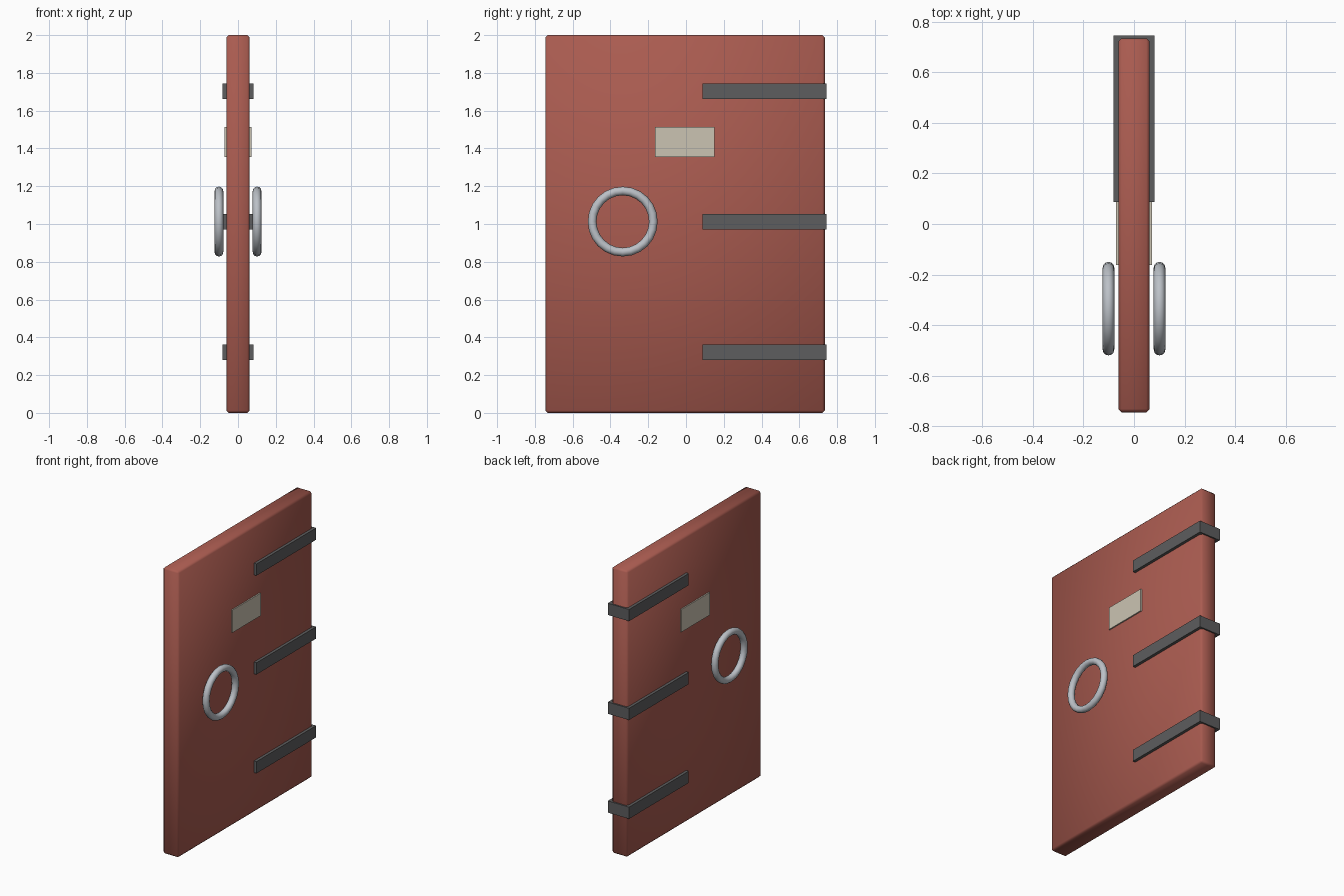
import bpy
from math import pi

cube = bpy.data.objects.get("Cube")
if cube:
    bpy.data.objects.remove(cube, do_unlink=True)


def material(name, rgb):
    m = bpy.data.materials.new(name)
    m.use_nodes = True
    color = (*rgb, 1)
    m.diffuse_color = color
    m.node_tree.nodes["Principled BSDF"].inputs["Base Color"].default_value = color
    return m


red = material("red paint", (0.40, 0.105, 0.08))
iron = material("dark iron", (0.11, 0.11, 0.112))
cream = material("cream", (0.60, 0.55, 0.45))
steel = material("light steel", (0.50, 0.53, 0.57))


def box(name, mat, half_x, y, z):
    """Box symmetric in x, spanning the given y and z ranges."""
    bpy.ops.mesh.primitive_cube_add(
        size=1, location=(0, sum(y) / 2, sum(z) / 2))
    ob = bpy.context.object
    ob.name = name
    ob.scale = (2 * half_x, y[1] - y[0], z[1] - z[0])
    bpy.ops.object.transform_apply(location=False, rotation=False, scale=True)
    ob.data.materials.append(mat)
    return ob


# Door slab with softly shaded chamfered edges
slab = box("door_slab", red, 0.062, (-0.745, 0.735), (0, 2))
bevel = slab.modifiers.new("chamfer", "BEVEL")
bevel.width = 0.013
bevel.segments = 1
bpy.ops.object.shade_smooth()

# Hinge straps wrapping around the hinge edge
for label, z in (("lower", 0.322), ("middle", 1.012), ("upper", 1.702)):
    box(label + "_hinge_strap", iron, 0.082, (0.087, 0.745), (z - 0.041, z + 0.041))

# Sign plate showing on both faces
box("sign_plate", cream, 0.071, (-0.163, 0.15), (1.355, 1.513))

# Ring handle on each face
for side, x in (("left", 0.101), ("right", -0.101)):
    bpy.ops.mesh.primitive_torus_add(
        location=(x, -0.335, 1.013), rotation=(0, pi / 2, 0),
        major_radius=0.162, minor_radius=0.023,
        major_segments=24, minor_segments=12)
    ring = bpy.context.object
    ring.name = side + "_ring_handle"
    ring.data.materials.append(steel)
    bpy.ops.object.shade_smooth()
